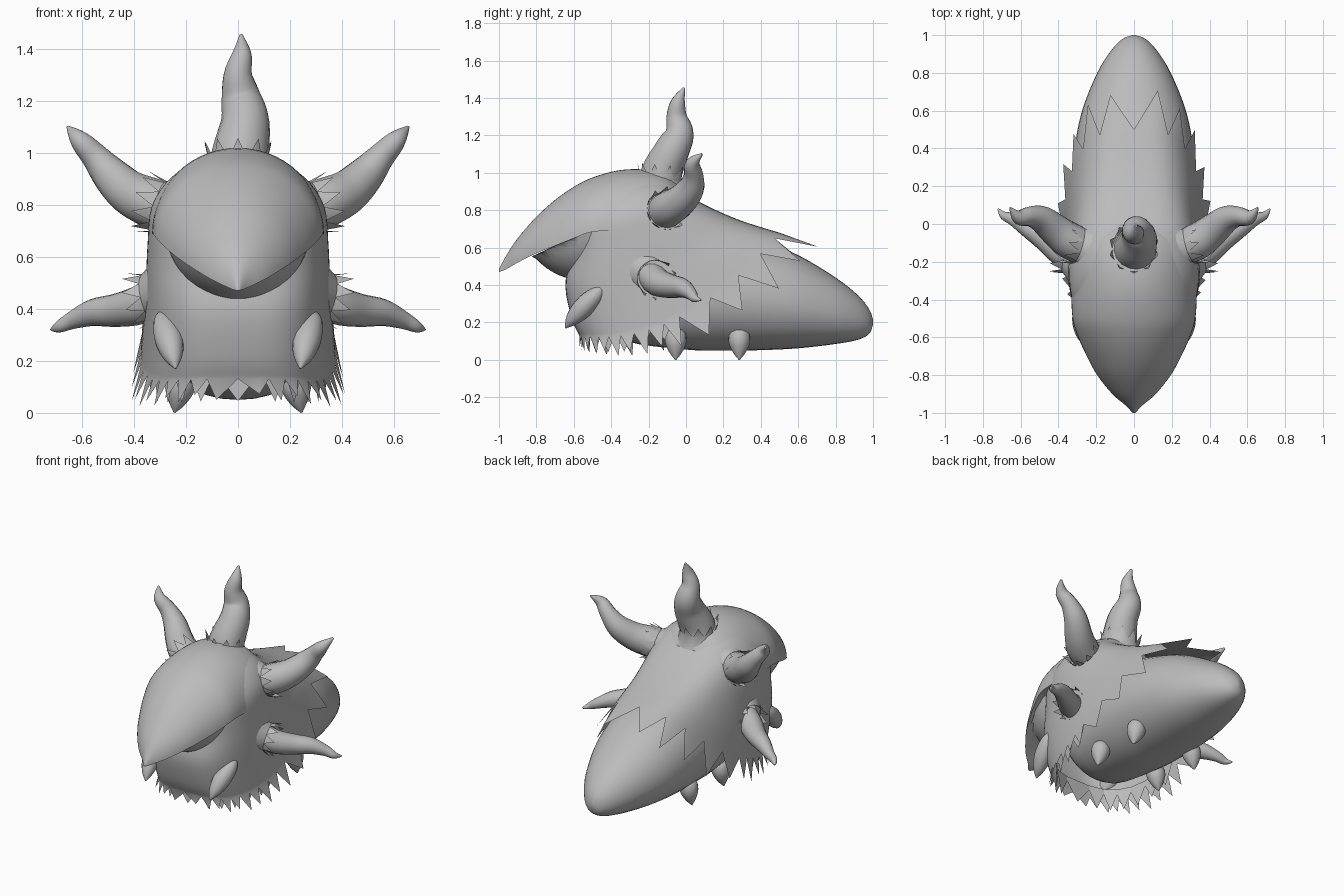
import bpy, bmesh, math
from mathutils import Vector

if "Cube" in bpy.data.objects:
    bpy.data.objects.remove(bpy.data.objects["Cube"], do_unlink=True)

GREY = (0.5, 0.5, 0.5, 1)
mat = bpy.data.materials.new("soft_grey")
mat.use_nodes = True
mat.diffuse_color = GREY
mat.node_tree.nodes["Principled BSDF"].inputs["Base Color"].default_value = GREY


def finish(name, bm, normals=True):
    if normals:
        bmesh.ops.recalc_face_normals(bm, faces=bm.faces)
    mesh = bpy.data.meshes.new(name)
    bm.to_mesh(mesh)
    bm.free()
    mesh.materials.append(mat)
    ob = bpy.data.objects.new(name, mesh)
    bpy.context.collection.objects.link(ob)
    bpy.ops.object.select_all(action="DESELECT")
    ob.select_set(True)
    bpy.context.view_layer.objects.active = ob
    bpy.ops.object.shade_smooth_by_angle(angle=math.radians(45))
    return ob


def spline(rows, n=4):
    """Smooth curve through rows of any width."""
    rows = [Vector(r) for r in rows]
    out = []
    for i in range(len(rows) - 1):
        a, b = rows[max(i - 1, 0)], rows[i]
        c, d = rows[i + 1], rows[min(i + 2, len(rows) - 1)]
        for k in range(n):
            t = k / n
            out.append(0.5 * (2 * b + (c - a) * t + (2 * a - 5 * b + 4 * c - d) * t ** 2
                              + (3 * b - a - 3 * c + d) * t ** 3))
    return out + [rows[-1]]


def loft(bm, rings, caps=True):
    loops = [[bm.verts.new(p) for p in ring] for ring in rings]
    n = len(loops[0])
    for a, b in zip(loops, loops[1:]):
        for i in range(n):
            j = (i + 1) % n
            bm.faces.new((a[i], a[j], b[j], b[i]))
    if caps:
        bm.faces.new(loops[0])
        bm.faces.new(loops[-1])
    return loops


def power(v, p):
    return math.copysign(abs(v) ** p, v)


def turn(n):
    return [math.tau * i / n for i in range(n)]


def ring_at(p, q, r, n):
    return [p + q @ Vector((math.cos(a) * r, math.sin(a) * r, 0)) for a in turn(n)]


def limb(name, path, n=16):
    """Tapered tube whose rings follow the path without twisting."""
    pts = spline(path, 4)
    rings = []
    q, last = None, None
    for i, p in enumerate(pts):
        d = (pts[min(i + 1, len(pts) - 1)].xyz - pts[max(i - 1, 0)].xyz).normalized()
        q = last.rotation_difference(d) @ q if last else d.to_track_quat("Z", "Y")
        last = d
        rings.append(ring_at(p.xyz, q, max(p.w, 0.002), n))
    bm = bmesh.new()
    loft(bm, rings)
    return finish(name, bm)


def tooth(bm, verts, tip):
    tip = bm.verts.new(tip)
    for a, b in zip(verts, verts[1:]):
        bm.faces.new((a, b, tip))


def collar(name, center, direction, r0, r1, height, length, count=10):
    c, d = Vector(center), Vector(direction).normalized()
    q = d.to_track_quat("Z", "Y")
    bm = bmesh.new()
    n = count * 2
    rim = loft(bm, [ring_at(c, q, r0, n), ring_at(c + d * height, q, r1, n)], caps=False)[1]
    tips = ring_at(c + d * (height + length), q, r1 * 1.2, n)
    for i in range(0, n, 2):
        tooth(bm, [rim[i], rim[i + 1], rim[(i + 2) % n]], tips[i + 1])
    return finish(name, bm)


# Tail body: y, bottom, top, half width
body_rows = [(-.42, .2, .6, .2), (-.32, .1, .68, .28), (0, .055, .72, .325), (.2, .05, .7, .33),
             (.4, .052, .64, .315), (.6, .062, .56, .275), (.8, .085, .44, .195),
             (.92, .108, .345, .12), (.98, .14, .27, .06), (1, .19, .215, .008)]
rings = []
for y, lo, hi, w in spline(body_rows):
    mid = (lo + hi) / 2 - .03 * (hi - lo)
    rings.append([(w * power(math.cos(a), .92), y,
                   mid + math.sin(a) * (hi - mid if math.sin(a) > 0 else mid - lo))
                  for a in turn(36)])
bm = bmesh.new()
loft(bm, rings)
finish("tail_body", bm)

# Fur mane: tilted rings given as front y, back y, half width, then front, side and back heights
mane_rows = [(-.57, .5, .375, .13, .23, .68), (-.61, .4, .365, .22, .36, .71),
             (-.645, .28, .355, .39, .5, .75), (-.62, .14, .348, .54, .65, .81),
             (-.59, .01, .332, .74, .79, .88), (-.5, -.05, .26, .87, .9, .93),
             (-.4, -.1, .16, .95, .96, .965), (-.3, -.2, .02, .985, .985, .985)]
SEGS = 80


def mane_ring(row, scale=1.0):
    yf, yb, w, zf, zs, zb = row
    pts = []
    for a in turn(SEGS):
        c = -math.cos(a)
        pts.append(Vector((scale * w * power(math.sin(a), .62),
                           (yf + yb) / 2 + scale * c * (yb - yf) / 2,
                           zs + c * (zb - zf) / 2 + c * c * ((zb + zf) / 2 - zs))))
    return pts


mane = [mane_ring(r) for r in spline(mane_rows)]
bm = bmesh.new()
loops = loft(bm, mane, caps=False)
bm.faces.new(loops[-1])

# Short tufts around the chest, long ones toward the back
start = -20
while start < SEGS - 20:
    step = 2 if start < 20 else 4
    mid = start + step // 2
    angle = math.tau * mid / SEGS
    back = (1 - math.cos(angle)) / 2
    d = (mane[0][mid] - mane[2][mid]).normalized()
    vary = .015 if (start // step) % 2 else -.01
    out = Vector((.05 * (1 - back) * math.sin(angle), -.03 * (1 - back), 0))
    tooth(bm, [loops[0][(start + k) % SEGS] for k in range(step + 1)],
          mane[0][mid] + d * (.075 + .135 * back + vary) + out)
    start += step
finish("fur_mane", bm)

# Second tuft layer, set inside the first around the chest
inner = mane_ring(mane_rows[0], .94)
bm = bmesh.new()
for i in range(-18, 19, 3):
    lift = Vector((0, 0, .06))
    tooth(bm, [bm.verts.new(inner[i - 2] + lift), bm.verts.new(inner[i + 2] + lift)],
          inner[i] - Vector((0, 0, .085)))
finish("chest_tufts", bm, False)

# Hooked beak hood: y, top, rim, half width
beak_rows = [(-1, .485, .47, .008), (-.96, .56, .485, .045), (-.9, .65, .52, .115),
             (-.8, .765, .57, .195), (-.7, .855, .61, .25), (-.6, .925, .65, .295),
             (-.5, .975, .685, .325), (-.35, 1.015, .69, .332), (-.2, 1.015, .7, .325),
             (-.08, .975, .76, .27), (0, .9, .82, .12)]
rings = []
arc = [math.pi * i / 28 - math.pi / 2 for i in range(29)]
for y, top, rim, w in spline(beak_rows):
    rings.append([(w * math.sin(a), y, rim + (top - rim) * max(math.cos(a), 0)) for a in arc])
bm = bmesh.new()
loft(bm, rings)
finish("beak_hood", bm)

# Lower jaw, trimmed under the beak rim
bm = bmesh.new()
bmesh.ops.create_uvsphere(bm, u_segments=40, v_segments=28, radius=1)
for v in bm.verts:
    x, y, z = v.co
    y = -.52 + .36 * y
    v.co = (.285 * x, y, min(.74 + .32 * z, .48 + .47 * (y + .98)))
finish("lower_jaw", bm)

# Crown horn
limb("crown_horn", [(0, -.14, .9, .12), (.01, -.13, 1, .11), (.028, -.075, 1.12, .094),
                    (.012, -.035, 1.21, .078), (0, -.05, 1.3, .056), (.015, -.042, 1.38, .038),
                    (.012, -.01, 1.455, .006)])
collar("crown_horn_tufts", (0, -.14, .9), (0, .1, 1), .15, .113, .07, .075)

# Paired limbs
for s, side in ((1, "left"), (-1, "right")):
    def pair(part, path):
        limb(side + "_" + part, [(s * x, y, z, r) for x, y, z, r in path])

    pair("side_horn", [(.24, -.13, .78, .095), (.34, -.09, .81, .096), (.42, -.03, .85, .086),
                       (.49, .025, .915, .072), (.55, .04, .985, .053), (.61, .035, 1.05, .038),
                       (.655, .085, 1.1, .006)])
    collar(side + "_horn_tufts", (s * .24, -.13, .78), (s * 1, .3, .25), .14, .1, .06, .08)
    pair("arm", [(.28, -.2, .465, .08), (.38, -.15, .415, .075), (.47, -.08, .394, .064),
                 (.56, -.02, .385, .052), (.64, .025, .355, .034), (.69, .045, .33, .022),
                 (.72, .08, .32, .004)])
    collar(side + "_arm_tufts", (s * .3, -.19, .455), (s * 1, .35, -.25), .125, .092, .05, .065)
    pair("front_claw", [(.29, -.44, .395, .008), (.285, -.48, .35, .042), (.265, -.55, .28, .055),
                        (.25, -.61, .215, .036), (.24, -.645, .17, .003)])
    for y, part in ((-.055, "middle_foot"), (.285, "rear_foot")):
        pair(part, [(.21, y, .175, .03), (.215, y, .14, .055), (.225, y, .09, .056),
                    (.235, y, .04, .034), (.245, y, 0, .003)])
